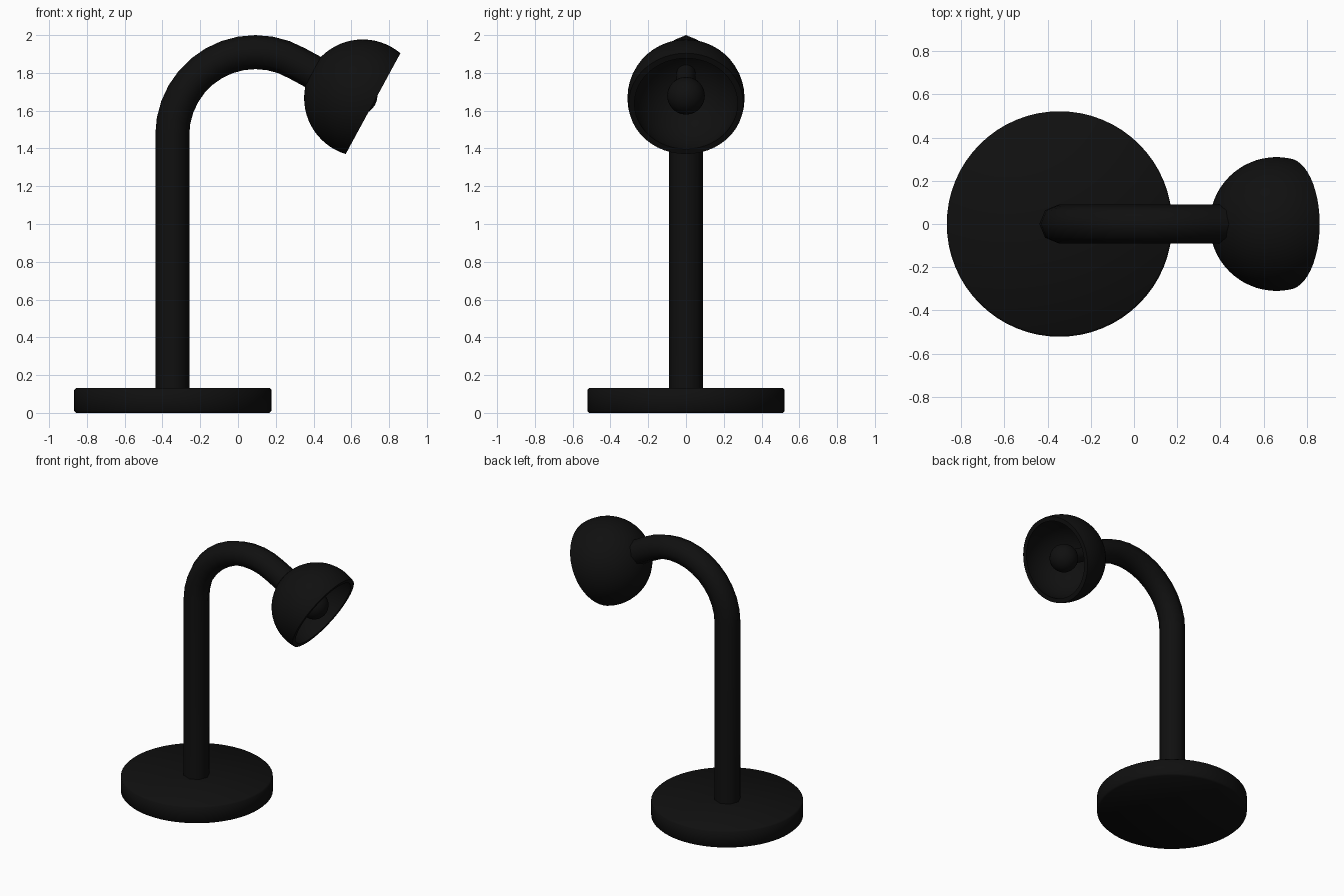
import bpy, bmesh, math
from mathutils import Vector, Matrix

if "Cube" in bpy.data.objects:
    bpy.data.objects.remove(bpy.data.objects["Cube"])

black = bpy.data.materials.new("black_paint")
black.diffuse_color = (0.005, 0.005, 0.005, 1)
black.use_nodes = True
black.node_tree.nodes["Principled BSDF"].inputs["Base Color"].default_value = black.diffuse_color


def finish(bm, name, angle):
    bmesh.ops.remove_doubles(bm, verts=bm.verts, dist=1e-5)
    bmesh.ops.recalc_face_normals(bm, faces=bm.faces)
    mesh = bpy.data.meshes.new(name)
    bm.to_mesh(mesh)
    bm.free()
    ob = bpy.data.objects.new(name, mesh)
    bpy.context.collection.objects.link(ob)
    mesh.materials.append(black)
    bpy.ops.object.select_all(action='DESELECT')
    ob.select_set(True)
    bpy.context.view_layer.objects.active = ob
    bpy.ops.object.shade_smooth_by_angle(angle=math.radians(angle))
    return ob


def lathe(name, profile, steps, matrix, angle=35):
    """Spin an (r, z) profile about local z, then place it."""
    bm = bmesh.new()
    verts = [bm.verts.new((r, 0, z)) for r, z in profile]
    edges = [bm.edges.new(pair) for pair in zip(verts, verts[1:])]
    bmesh.ops.spin(bm, geom=verts + edges, cent=(0, 0, 0), axis=(0, 0, 1),
                   angle=2 * math.pi, steps=steps, use_merge=True)
    bm.transform(matrix)
    return finish(bm, name, angle)


def tube(name, path, radius, sides):
    """Sweep a polygon along a path in the xz plane."""
    bm = bmesh.new()
    rings = []
    for i, p in enumerate(path):
        t = (path[min(i + 1, len(path) - 1)] - path[max(i - 1, 0)]).normalized()
        n = Vector((-t.z, 0, t.x))
        ring = []
        for k in range(sides):
            a = 2 * math.pi * k / sides
            ring.append(bm.verts.new(p + radius * (n * math.cos(a) + Vector((0, math.sin(a), 0)))))
        rings.append(ring)
    for a, b in zip(rings, rings[1:]):
        for k in range(sides):
            j = (k + 1) % sides
            bm.faces.new((a[k], a[j], b[j], b[k]))
    bm.faces.new(rings[0])
    bm.faces.new(rings[-1])
    return finish(bm, name, 50)


X = -0.345

# Round base with a slightly softened rim
lathe("base", [(0, 0), (0.512, 0), (0.522, 0.01), (0.522, 0.122), (0.512, 0.132), (0, 0.132)],
      64, Matrix.Translation((X, 0, 0)), 50)

# Gooseneck arm: straight post, bend, short straight run into the shade
R, cz = 0.44, 1.47
path = [Vector((X - 0.003, 0, 0.06))]
for i in range(13):
    a = math.radians(180 - 120 * i / 12)
    path.append(Vector((0.092 + R * math.cos(a), 0, cz + R * math.sin(a))))
path.append(Vector((0.41, 0, 1.798)))
tube("arm", path, 0.09, 8)

# Shade: hollow dome, cut just past its widest point
axis = Vector((0.879, 0, -0.477)).normalized()
place = Matrix.Translation((0.66, 0, 1.667)) @ axis.to_track_quat('Z', 'Y').to_matrix().to_4x4()


def dome(r, cut=0.0625, n=18):
    end = math.pi / 2 + math.asin(cut / r)
    return [(r * math.sin(end * i / n), -r * math.cos(end * i / n)) for i in range(n + 1)]


lathe("shade", dome(0.31) + dome(0.28)[::-1], 48, place)

# Bulb inside the shade
bm = bmesh.new()
bmesh.ops.create_uvsphere(bm, u_segments=24, v_segments=14, radius=0.1,
                          matrix=place @ Matrix.Translation((0, 0, -0.025)))
finish(bm, "bulb", 40)

# Bulb socket joining the bulb to the shade
lathe("socket", [(0, -0.29), (0.05, -0.29), (0.05, -0.08), (0, -0.08)], 24, place)
